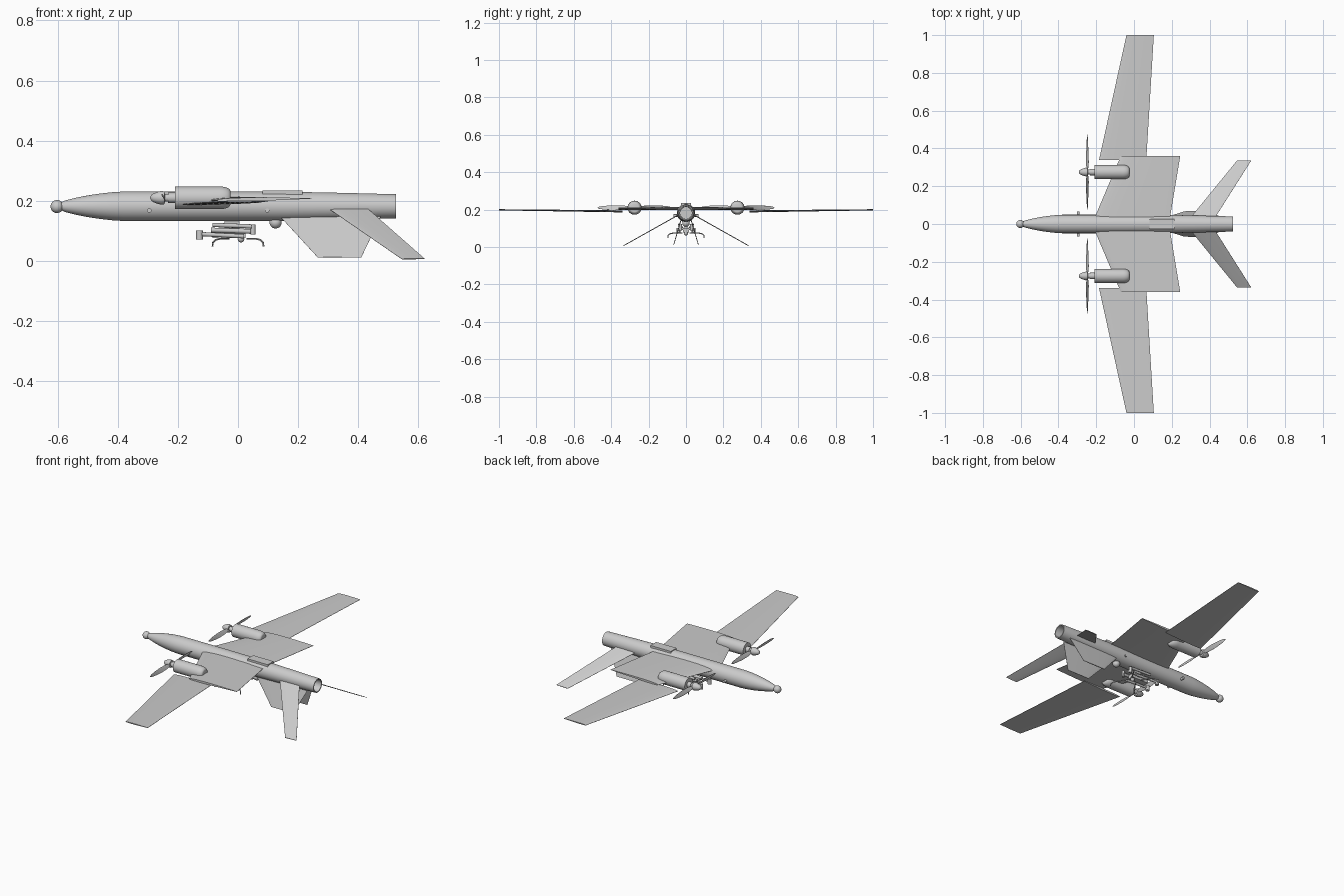
import bpy, bmesh, math
from mathutils import Vector

cube = bpy.data.objects.get("Cube")
if cube:
    bpy.data.objects.remove(cube)

grey = bpy.data.materials.new("light_grey")
grey.use_nodes = True
COLOUR = (0.6, 0.6, 0.6, 1)
grey.diffuse_color = COLOUR
grey.node_tree.nodes["Principled BSDF"].inputs["Base Color"].default_value = COLOUR


def finish(name, bm, angle=35):
    bmesh.ops.recalc_face_normals(bm, faces=bm.faces)
    mesh = bpy.data.meshes.new(name)
    bm.to_mesh(mesh)
    bm.free()
    mesh.materials.append(grey)
    ob = bpy.data.objects.new(name, mesh)
    bpy.context.collection.objects.link(ob)
    bpy.ops.object.select_all(action='DESELECT')
    ob.select_set(True)
    bpy.context.view_layer.objects.active = ob
    bpy.ops.object.shade_smooth_by_angle(angle=math.radians(angle))
    return ob


def loft(name, rings, angle=35):
    """Skin a list of equal-length closed rings and cap both ends."""
    bm = bmesh.new()
    loops = [[bm.verts.new(p) for p in ring] for ring in rings]
    for a, b in zip(loops, loops[1:]):
        for i in range(len(a)):
            j = (i + 1) % len(a)
            bm.faces.new((a[i], a[j], b[j], b[i]))
    bm.faces.new(loops[0])
    bm.faces.new(loops[-1])
    return finish(name, bm, angle)


def lathe(name, profile, y, z, sides=32):
    """Revolve (x, radius) points about a lengthwise axis."""
    turn = [2 * math.pi * i / sides for i in range(sides)]
    return loft(name, [[(x, y + r * math.cos(t), z + r * math.sin(t)) for t in turn]
                       for x, r in profile])


def ball(name, pos, radius):
    bm = bmesh.new()
    bmesh.ops.create_uvsphere(bm, u_segments=24, v_segments=14, radius=radius)
    bmesh.ops.translate(bm, verts=bm.verts, vec=pos)
    return finish(name, bm, 60)


def tube(name, points, radius, sides=12):
    """Sweep a round section along a path."""
    pts = [Vector(p) for p in points]
    rings = []
    for i, p in enumerate(pts):
        d = (pts[min(i + 1, len(pts) - 1)] - pts[max(i - 1, 0)]).normalized()
        u = d.cross(Vector((0, 0, 1)) if abs(d.z) < 0.9 else Vector((1, 0, 0))).normalized()
        v = d.cross(u)
        rings.append([p + radius * (math.cos(t) * u + math.sin(t) * v)
                      for t in (2 * math.pi * k / sides for k in range(sides))])
    return loft(name, rings)


def box(name, centre, size):
    bm = bmesh.new()
    bmesh.ops.create_cube(bm, size=1)
    bmesh.ops.scale(bm, verts=bm.verts, vec=size)
    bmesh.ops.translate(bm, verts=bm.verts, vec=centre)
    return finish(name, bm)


def foil(lead, trail, thick, normal=(0, 0, 1), n=12):
    """Aerofoil ring between a leading and a trailing point."""
    a, b, up = Vector(lead), Vector(trail), Vector(normal).normalized()

    def half(t):
        return thick * 2.6 * (0.2969 * t ** .5 - .126 * t - .3516 * t * t + .2843 * t ** 3 - .1 * t ** 4)
    ts = [(1 - math.cos(math.pi * i / n)) / 2 for i in range(n + 1)]
    top = [a.lerp(b, t) + up * (half(t) + .0006) for t in ts]
    low = [a.lerp(b, t) - up * (half(t) * .7 + .0006) for t in ts]
    return top + low[::-1]


# Fuselage with nose ball and hollow tailpipe
lathe("fuselage", [(-.59, .012), (-.575, .019), (-.54, .028), (-.50, .036), (-.46, .042),
                   (-.42, .0465), (-.38, .049), (-.1, .049), (.15, .0485), (.35, .0445),
                   (.525, .040), (.525, .034), (.47, .032)], 0, .182, 40)
ball("nose_ball", (-.602, 0, .181), .0215)

# Centre wing in one piece
loft("centre_wing", [foil((lx, y, lz), (tx, y, .208), th)
                     for y, lx, tx, lz, th in ((-.36, -.07, .245, .202, .024),
                                               (-.03, -.21, .19, .202, .036),
                                               (.03, -.21, .19, .202, .036),
                                               (.36, -.07, .245, .202, .024))])

# Dorsal fairing
box("dorsal_fairing", (.148, 0, .217), (.134, .054, .034))

for s, side in ((1, "left"), (-1, "right")):
    # Outer wing panel
    loft(side + "_outer_wing", [foil((-.185, s * .34, .188), (.065, s * .34, .194), .02),
                                foil((-.04, s, .198), (.105, s, .2), .011)])

    # Engine nacelle, hub and spinner
    y, z = s * .275, .21
    arc = [(-.06 + .035 * math.sin(a), .022 + .0155 * math.cos(a))
           for a in (math.pi / 2 * i / 6 for i in range(7))]
    lathe(side + "_nacelle", [(-.21, .0375)] + arc, y, z)
    lathe(side + "_engine_shaft", [(-.25, .013), (-.232, .013), (-.232, .017), (-.205, .017)], y, z, 20)
    lathe(side + "_spinner", [(-.292, .002), (-.289, .009), (-.282, .014), (-.27, .019),
                              (-.255, .023), (-.245, .021), (-.243, .012)], y, z, 24)

    # Two twisted propeller blades
    for k in (1, -1):
        rings = []
        for r, chord, pitch in ((.008, .012, 60), (.05, .025, 55), (.1, .028, 65),
                                (.15, .022, 72), (.185, .014, 76), (.198, .004, 78)):
            p = math.radians(pitch)
            d = Vector((math.cos(p), 0, k * math.sin(p))) * chord / 2
            c = Vector((-.247, y + k * r, z))
            rings.append(foil(c - d, c + d, .0035, d.cross(Vector((0, 1, 0))), 6))
        loft(side + "_propeller_blade", rings)

    # Drooped tail surface
    out = Vector((0, .165, s * .3))
    loft(side + "_tail", [foil((.30, s * .035, .175), (.43, s * .035, .175), .009, out),
                          foil((.545, s * .335, .006), (.62, s * .335, .008), .006, out)])

    # Ventral fin
    side_dir = Vector((0, 1, s * .3))
    loft(side + "_ventral_fin", [foil((.14, s * .026, .148), (.475, s * .026, .148), .008, side_dir),
                                 foil((.265, s * .066, .012), (.41, s * .066, .012), .006, side_dir)])

    # Side pins
    tube(side + "_front_pin", [(-.295, s * .03, .168), (-.295, s * .066, .168)], .0075)
    tube(side + "_rear_pin", [(.097, s * .03, .168), (.097, s * .052, .168)], .0075)

    # Folded arms of the slung payload
    tube(side + "_upper_arm", [(-.085, s * .036, .12), (.045, s * .036, .115)], .007)
    tube(side + "_middle_arm", [(-.09, s * .022, .103), (.055, s * .022, .098)], .008)
    tube(side + "_lower_arm", [(-.135, s * .04, .09), (.02, s * .04, .082)], .007)
    tube(side + "_arm_motor", [(-.128, s * .04, .072), (-.128, s * .04, .102)], .011)
    tube(side + "_arm_hinge", [(.05, s * .03, .088), (.05, s * .03, .122)], .008)

    # Bent landing legs
    for end in (-1, 1):
        tube(side + "_leg", [(end * .03, s * .02, .074), (end * .06, s * .07, .074),
                             (end * .075, s * .088, .07), (end * .083, s * .095, .062),
                             (end * .085, s * .096, .048)], .003, 8)

# Payload body, hanger and belly sensor
box("payload_body", (-.03, 0, .088), (.11, .034, .022))
box("payload_hanger", (-.02, 0, .118), (.05, .014, .05))
ball("payload_camera", (.01, 0, .073), .011)
ball("belly_sensor", (.125, 0, .128), .02)
